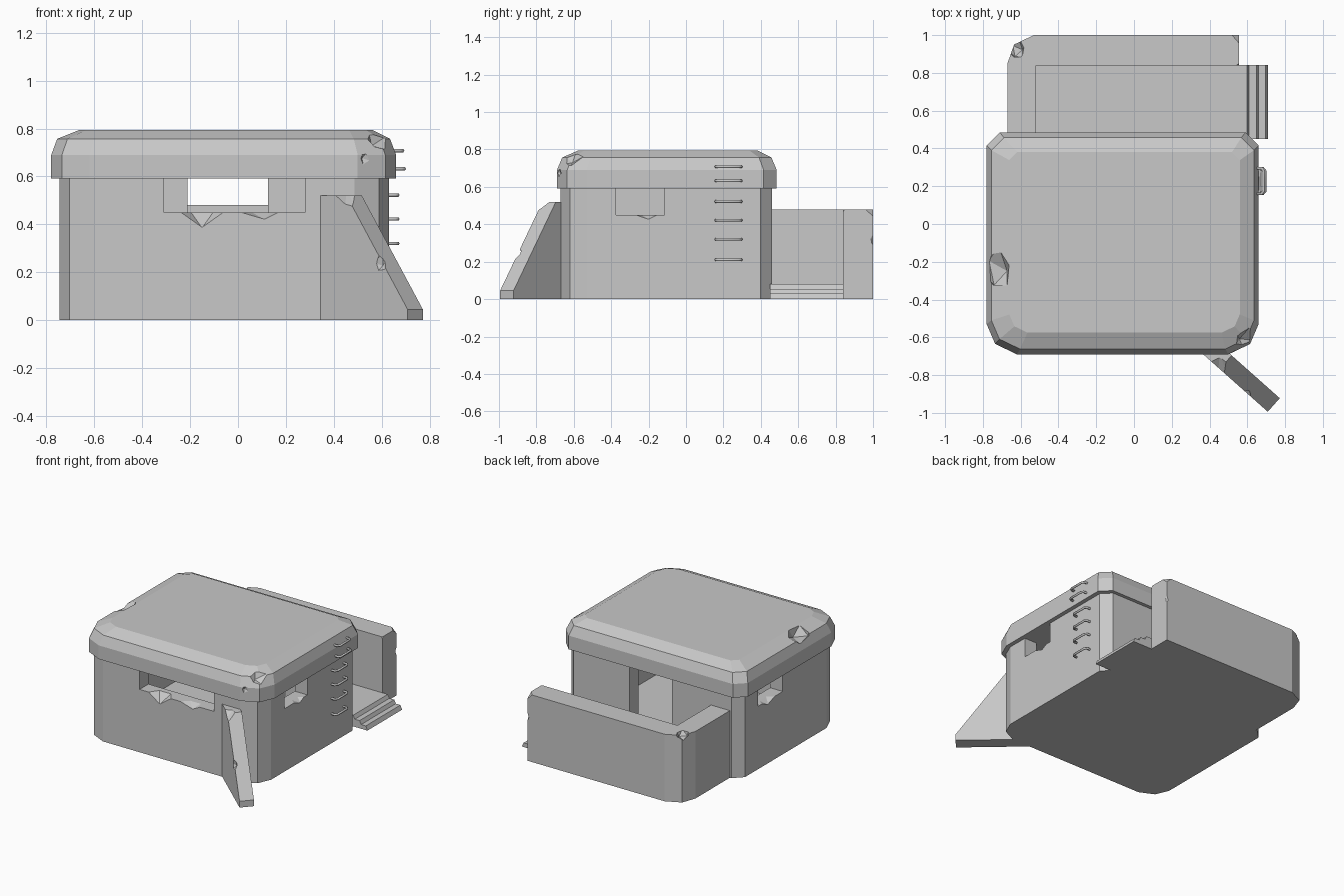
import bpy, bmesh, math
from mathutils import Matrix, Vector, Euler

if "Cube" in bpy.data.objects:
    bpy.data.objects.remove(bpy.data.objects["Cube"])

concrete = bpy.data.materials.new("concrete_grey")
concrete.use_nodes = True
GREY = (0.58, 0.58, 0.58, 1)
concrete.diffuse_color = GREY
concrete.node_tree.nodes["Principled BSDF"].inputs["Base Color"].default_value = GREY


def finish(name, bm):
    """Turn a bmesh into a flat shaded concrete object."""
    bmesh.ops.recalc_face_normals(bm, faces=bm.faces)
    mesh = bpy.data.meshes.new(name)
    bm.to_mesh(mesh)
    bm.free()
    mesh.materials.append(concrete)
    obj = bpy.data.objects.new(name, mesh)
    bpy.context.collection.objects.link(obj)
    return obj


def loft(name, rings):
    """Skin a stack of equal point rings and cap both ends."""
    bm = bmesh.new()
    loops = [[bm.verts.new(p) for p in ring] for ring in rings]
    n = len(loops[0])
    for a, b in zip(loops, loops[1:]):
        for i in range(n):
            j = (i + 1) % n
            bm.faces.new((a[i], a[j], b[j], b[i]))
    bm.faces.new(loops[0][::-1])
    bm.faces.new(loops[-1])
    return finish(name, bm)


def prism(name, outline, z0, z1):
    return loft(name, [[(x, y, z) for x, y in outline] for z in (z0, z1)])


def box(name, x0, x1, y0, y1, z0, z1):
    return prism(name, [(x0, y0), (x1, y0), (x1, y1), (x0, y1)], z0, z1)


def cut(target, cutters):
    """Subtract the cutters, keep the result and drop the cutters."""
    for c in cutters:
        c.hide_render = True
        mod = target.modifiers.new("cut", "BOOLEAN")
        mod.operation, mod.solver, mod.object = "DIFFERENCE", "EXACT", c
    bpy.context.view_layer.update()
    deps = bpy.context.evaluated_depsgraph_get()
    mesh = bpy.data.meshes.new_from_object(target.evaluated_get(deps))
    target.modifiers.clear()
    target.data = mesh
    for c in cutters:
        bpy.data.objects.remove(c)


def chip(loc, size, turn=0.4):
    """Faceted lump used to break pieces off the concrete."""
    bm = bmesh.new()
    bmesh.ops.create_icosphere(bm, subdivisions=1, radius=1)
    bm.transform(Matrix.LocRotScale(Vector(loc), Euler((turn, turn / 2, turn)), Vector(size)))
    return finish("chip_cutter", bm)


def hull(points):
    bm = bmesh.new()
    bmesh.ops.convex_hull(bm, input=[bm.verts.new(p) for p in points])
    return finish("notch_cutter", bm)


def rounded(x0, x1, y0, y1, k=1.0):
    """Plan outline: two-cut corners at the front, single cuts at the back."""
    a, b, c, d = 0.16 * k, 0.045 * k, 0.055 * k, 0.07 * k
    half = [(a, y0), (b, y0 + c), (0, y0 + a), (0, y1 - d), (d, y1)]
    return [(x1 - u, y) for u, y in half] + [(x0 + u, y) for u, y in reversed(half)]


# Hollow bunker walls with doorway and firing slots
walls = prism("bunker_walls", rounded(-0.745, 0.63, -0.67, 0.46, 0.9), 0, 0.6)
cut(walls, [box("room_cutter", -0.645, 0.53, -0.57, 0.36, 0.08, 0.7)])
cut(walls, [
    box("front_slot_cutter", -0.31, 0.28, -0.8, -0.5, 0.45, 0.7),
    box("right_slot_cutter", 0.5, 0.8, -0.375, -0.115, 0.45, 0.7),
    box("left_slot_cutter", -0.9, -0.6, -0.03, 0.25, 0.45, 0.7),
    box("door_cutter", -0.21, 0.125, 0.3, 0.6, 0.08, 0.7),
])


# Broken sills below the slots: notches wide outside and narrow inside
def sill_notch(a, low, b, depth, out, inward):
    """out and inward map (along, depth) to plan positions."""
    edge = [(a, 0.47), (low, 0.45 - depth), (b, 0.47)]
    pts = [(*out(t), z) for t, z in edge]
    pts += [(*inward(a * 0.5 + low * 0.5), 0.47), (*inward(low * 0.5 + b * 0.5), 0.47)]
    return hull(pts)


def front_out(t): return (t, -0.675)
def front_in(t): return (t, -0.59)
def right_out(t): return (0.635, t)
def right_in(t): return (0.56, t)
def left_out(t): return (-0.75, t)
def left_in(t): return (-0.67, t)


for notch in [
    (-0.27, -0.15, -0.03, 0.065, front_out, front_in),
    (-0.06, 0.11, 0.21, 0.03, front_out, front_in),
    (-0.33, -0.2, -0.115, 0.025, right_out, right_in),
    (0.0, 0.14, 0.25, 0.03, left_out, left_in),
]:
    cut(walls, [sill_notch(*notch)])

# Thick bevelled roof slab
levels = [  # left, right, front, back, height, corner scale
    (-0.78, 0.66, -0.69, 0.485, 0.592, 1.0),
    (-0.78, 0.66, -0.69, 0.485, 0.69, 1.0),
    (-0.755, 0.635, -0.662, 0.457, 0.757, 0.95),
    (-0.66, 0.56, -0.575, 0.38, 0.795, 0.6),
]
roof = loft("roof_slab", [
    [(x, y, z) for x, y in rounded(l, r, f, b, k)] for l, r, f, b, z, k in levels])
cut(roof, [chip((-0.74, -0.22, 0.81), (0.09, 0.14, 0.085))])
cut(roof, [chip((0.62, -0.64, 0.80), (0.125, 0.13, 0.1), 0.7)])
cut(roof, [chip((0.56, -0.72, 0.69), (0.06, 0.06, 0.09))])

# Blast wall shielding the doorway
shield = prism("blast_wall", [
    (-0.67, 0.42), (-0.52, 0.42), (-0.52, 0.84), (0.555, 0.84), (0.555, 1.0),
    (-0.53, 1.0), (-0.635, 0.95), (-0.67, 0.85)], 0, 0.48)
cut(shield, [chip((-0.625, 0.93, 0.49), (0.05, 0.06, 0.05))])
cut(shield, [hull([(0.5, 1.01, 0.49), (0.57, 0.93, 0.49), (0.57, 1.01, 0.42), (0.57, 1.01, 0.5)])])
cut(shield, [chip((0.57, 1.01, 0.32), (0.03, 0.035, 0.05))])
cut(shield, [hull([(0.52, 0.83, 0.49), (0.57, 0.87, 0.49), (0.57, 0.83, 0.44), (0.57, 0.83, 0.5)])])

# Doorway floor running out into steps
stair = [(-0.55, 0), (-0.55, 0.08), (0.597, 0.08), (0.61, 0.055), (0.648, 0.055),
         (0.66, 0.03), (0.697, 0.03), (0.71, 0)]
loft("porch_steps", [[(x, y, z) for x, z in stair] for y in (0.45, 0.842)])
box("porch_base", -0.55, 0.45, 0.43, 0.47, 0, 0.08)

# Sloping diagonal buttress on the front corner
end, run, side = Vector((0.74, -0.958)), Vector((-0.747, 0.664)), Vector((0.664, 0.747))


def fin_point(s, t, z):
    p = end + run * s + side * t
    return (p.x, p.y, z)


profile = [(0, 0), (0, 0.045), (0.341, 0.52), (0.49, 0.52), (0.49, 0)]
fin = loft("buttress", [[fin_point(s, t, z) for s, z in profile] for t in (-0.048, 0.048)])
cut(fin, [chip(fin_point(0.14, -0.06, 0.25), (0.035, 0.035, 0.06))])
cut(fin, [hull([fin_point(s, t, z) for s, t, z in [
    (0.27, -0.06, 0.46), (0.42, -0.06, 0.53), (0.34, -0.06, 0.475),
    (0.3, 0.03, 0.54), (0.4, 0.02, 0.54), (0.25, -0.06, 0.54)]])])

# Bent ladder rungs on the right side
for i, (z, x) in enumerate([(0.21, 0.63), (0.32, 0.63), (0.422, 0.63),
                            (0.522, 0.63), (0.632, 0.657), (0.708, 0.65)]):
    curve = bpy.data.curves.new("rung_path", "CURVE")
    curve.dimensions = "3D"
    curve.bevel_depth, curve.bevel_resolution = 0.008, 1
    path = [(-0.03, 0.16), (0.025, 0.16), (0.037, 0.175),
            (0.037, 0.28), (0.025, 0.295), (-0.03, 0.295)]
    spline = curve.splines.new("POLY")
    spline.points.add(len(path) - 1)
    for point, (dx, y) in zip(spline.points, path):
        point.co = (x + dx, y, z, 1)
    helper = bpy.data.objects.new("rung_helper", curve)
    bpy.context.collection.objects.link(helper)
    bpy.context.view_layer.update()
    mesh = bpy.data.meshes.new_from_object(
        helper.evaluated_get(bpy.context.evaluated_depsgraph_get()))
    bpy.data.objects.remove(helper)
    mesh.materials.clear()
    mesh.materials.append(concrete)
    rung = bpy.data.objects.new(f"ladder_rung_{i + 1}", mesh)
    bpy.context.collection.objects.link(rung)
